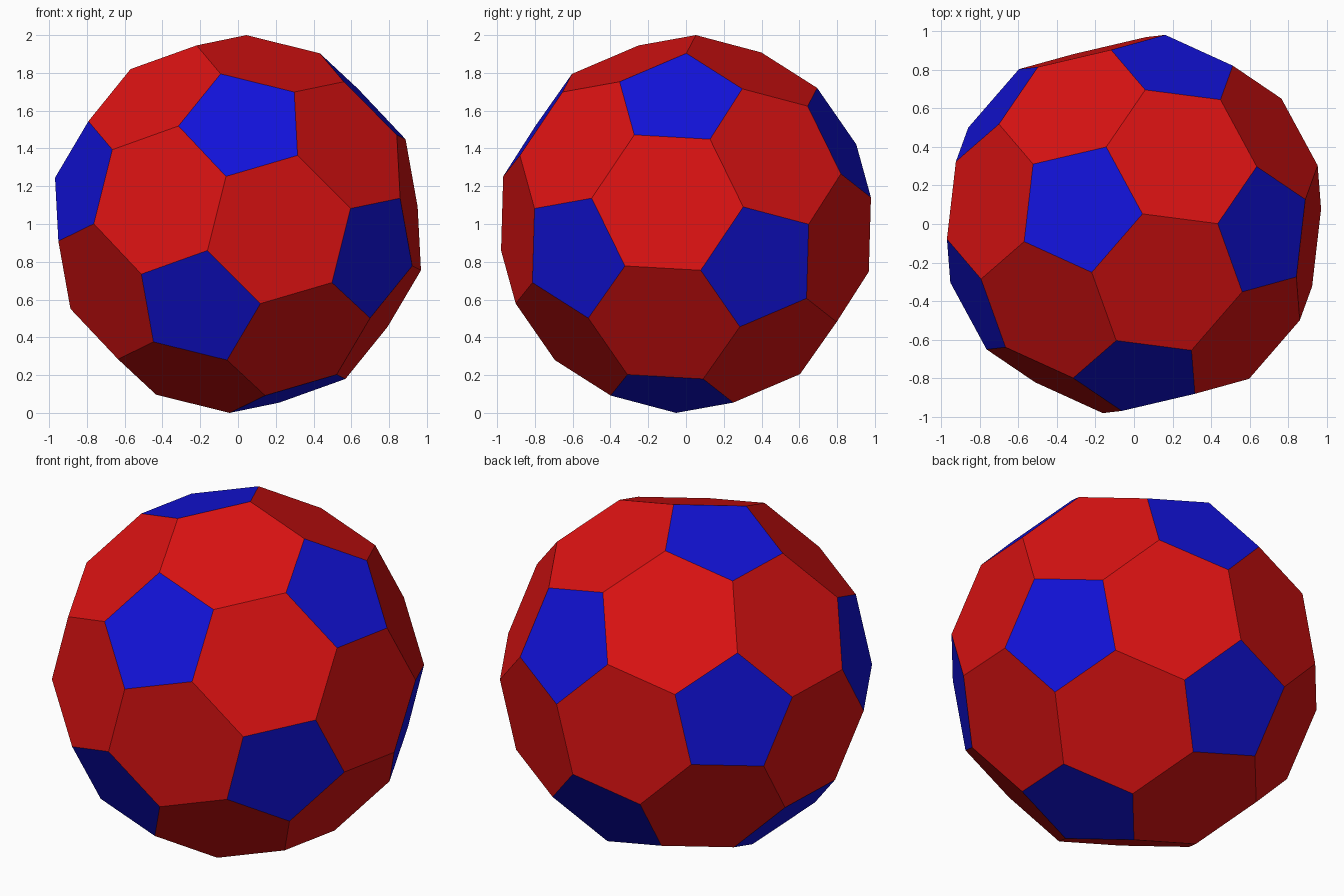
import bpy, bmesh
from mathutils import Vector, Matrix

if "Cube" in bpy.data.objects:
    bpy.data.objects.remove(bpy.data.objects["Cube"], do_unlink=True)


def make_material(name, rgb):
    mat = bpy.data.materials.new(name)
    mat.use_nodes = True
    mat.diffuse_color = (*rgb, 1)
    mat.node_tree.nodes["Principled BSDF"].inputs["Base Color"].default_value = (*rgb, 1)
    return mat


def frame(main, side):
    """Axes with z along main and x leaning towards side."""
    z = main.normalized()
    x = (side - z * side.dot(z)).normalized()
    return Matrix((x, z.cross(x), z)).transposed()


# Icosahedron, its corners cut at a third of each edge
bm = bmesh.new()
bmesh.ops.create_icosphere(bm, subdivisions=1, radius=1.154)
pole = max(bm.verts, key=lambda v: v.co.z)
source = frame(pole.co, pole.link_edges[0].other_vert(pole).co)
bmesh.ops.bevel(bm, geom=bm.verts[:], affect='VERTICES', offset_type='PERCENT',
                offset=100 / 3, segments=1, profile=0.5, clamp_overlap=False)

# Tilt so that two neighbouring pentagons face the upper and front directions
target = frame(Vector((-0.282, 0.084, 0.894)), Vector((0.028, -0.779, 0.526)))
bm.transform(Matrix.Translation((0, 0, 1)) @ (target @ source.transposed()).to_4x4())
bmesh.ops.recalc_face_normals(bm, faces=bm.faces[:])

# Hexagons red, pentagons blue
for face in bm.faces:
    face.smooth = False
    face.material_index = 1 if len(face.verts) == 5 else 0

mesh = bpy.data.meshes.new("panelled_ball")
bm.to_mesh(mesh)
bm.free()
mesh.materials.append(make_material("hexagon red", (0.7, 0.006, 0.006)))
mesh.materials.append(make_material("pentagon blue", (0.006, 0.006, 0.7)))
ball = bpy.data.objects.new("panelled_ball", mesh)
bpy.context.collection.objects.link(ball)
